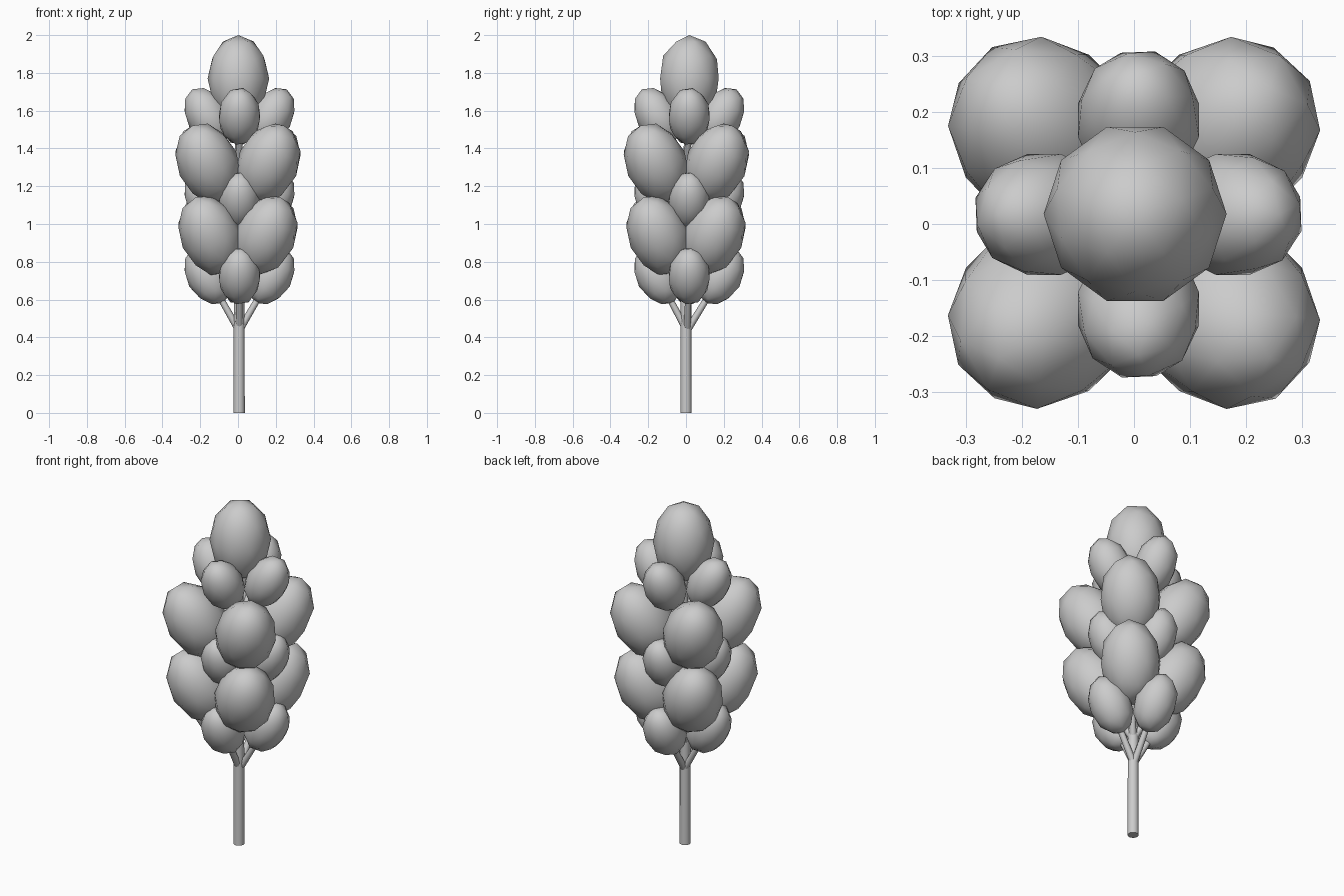
import bpy, math
from mathutils import Vector, Matrix

if "Cube" in bpy.data.objects:
    bpy.data.objects.remove(bpy.data.objects["Cube"])

CX, CY = 0.006, 0.01   # tree axis
TILT = math.radians(30)


def finish(name, matrix, angle):
    ob = bpy.context.object
    ob.name = name
    ob.matrix_world = matrix
    bpy.ops.object.shade_smooth_by_angle(angle=math.radians(angle))
    return ob


def rod(name, a, b, r1, r2, sides):
    a, b = Vector(a), Vector(b)
    d = b - a
    bpy.ops.mesh.primitive_cone_add(vertices=sides, radius1=r1, radius2=r2, depth=d.length)
    rot = d.to_track_quat('Z', 'Y').to_matrix().to_4x4()
    finish(name, Matrix.Translation((a + b) / 2) @ rot, 50)


def leaf_clump(name, centre, radius, height, turn=0.0, tilt=0.0):
    # low-poly egg, its top leaning outward in the direction "turn"
    bpy.ops.mesh.primitive_ico_sphere_add(subdivisions=2, radius=1)
    m = (Matrix.Translation(centre) @ Matrix.Rotation(turn, 4, 'Z')
         @ Matrix.Rotation(tilt, 4, 'Y')
         @ Matrix.Diagonal((radius, radius, height, 1))
         @ Matrix.Rotation(math.pi / 2, 4, 'Z'))
    finish(name, m, 80)


# trunk
rod("trunk", (0.006, 0, 0), (0.006, 0, 1.0), 0.03, 0.027, 12)
rod("upper_trunk", (0.006, 0, 1.0), (0.004, 0.014, 1.75), 0.027, 0.014, 12)

# crown tip
leaf_clump("crown_top", (0.002, 0.018, 1.77), 0.163, 0.23)

# tiers: name, height, distance from axis, clump radius, clump half length, start angle, axis y
tiers = [
    ("lower_small", 0.725, 0.168, 0.113, 0.165, 0, 0.017),
    ("lower_large", 0.94, 0.205, 0.162, 0.23, 45, 0.0),
    ("middle_small", 1.125, 0.168, 0.113, 0.165, 0, 0.017),
    ("upper_large", 1.32, 0.225, 0.163, 0.232, 45, 0.002),
    ("upper_small", 1.57, 0.168, 0.113, 0.165, 0, 0.017),
]
for name, z, dist, rad, half, start, cy in tiers:
    cx = 0.008 if start == 0 else 0.0
    for i in range(4):
        ang = math.radians(start + 90 * i)
        c = Vector((cx + dist * math.cos(ang), cy + dist * math.sin(ang), z))
        leaf_clump(f"{name}_leaves_{i + 1}", c, rad, half, ang, TILT)
        root = (0.006, cy * 0.3, z - dist / math.tan(TILT))
        rod(f"{name}_branch_{i + 1}", root, c, 0.019, 0.015, 8)
